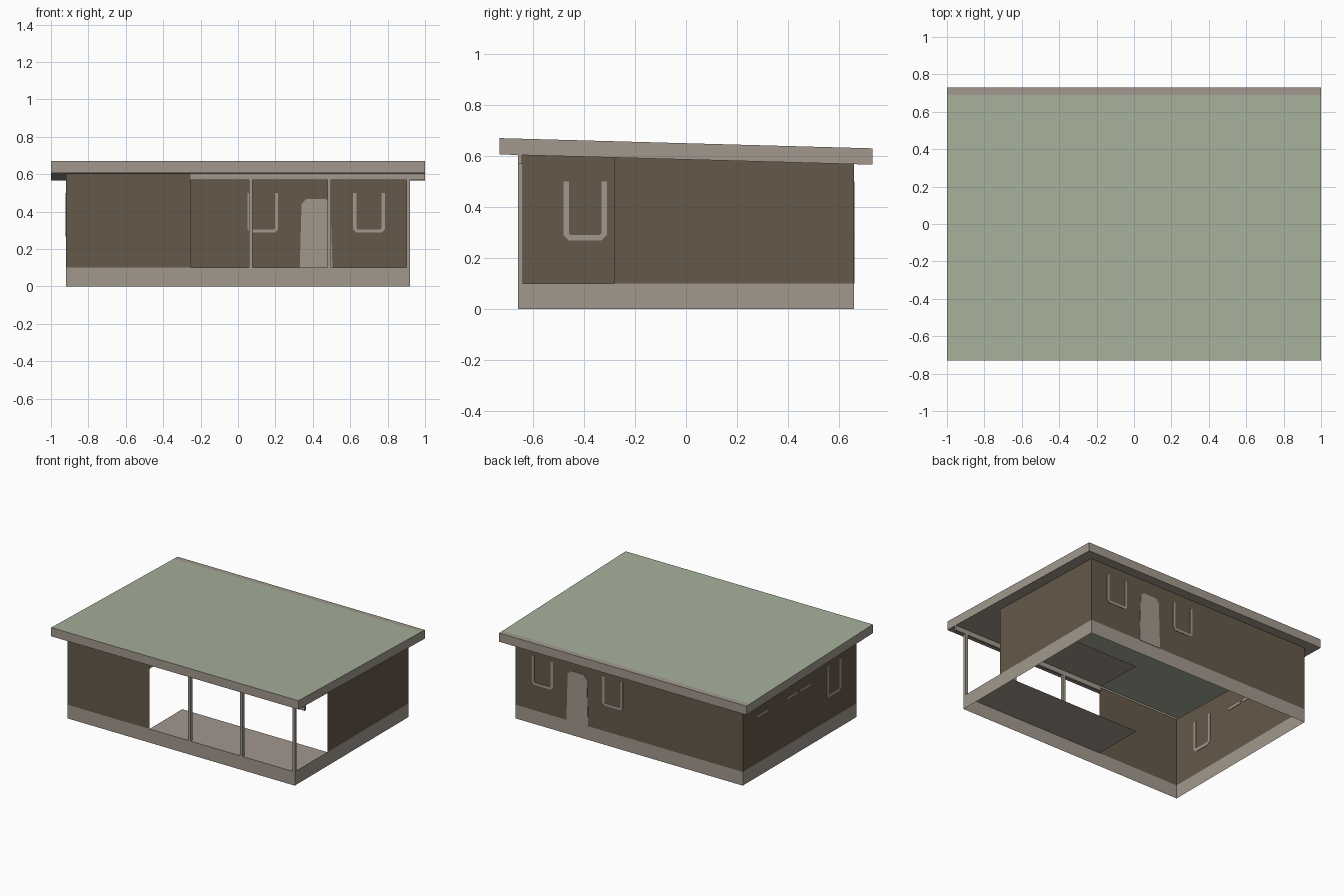
import bpy, math

if "Cube" in bpy.data.objects:
    bpy.data.objects.remove(bpy.data.objects["Cube"])


def mat(name, col):
    m = bpy.data.materials.new(name)
    m.diffuse_color = (*col, 1)
    m.use_nodes = True
    m.node_tree.nodes["Principled BSDF"].inputs["Base Color"].default_value = m.diffuse_color
    return m


GREY = mat("warm grey", (0.36, 0.315, 0.27))
GREEN = mat("pale green", (0.38, 0.43, 0.32))
BROWN = mat("dark brown", (0.13, 0.10, 0.067))


def mesh(name, verts, faces, material):
    me = bpy.data.meshes.new(name)
    me.from_pydata(verts, [], faces)
    me.materials.append(material)
    ob = bpy.data.objects.new(name, me)
    bpy.context.collection.objects.link(ob)
    return ob


def sheet(name, verts, material):
    return mesh(name, verts, [tuple(range(len(verts)))], material)


def box(name, lo, hi, material):
    v = [(x, y, z) for z in (lo[2], hi[2]) for y in (lo[1], hi[1]) for x in (lo[0], hi[0])]
    f = [(0, 2, 3, 1), (4, 5, 7, 6), (0, 1, 5, 4), (2, 6, 7, 3), (0, 4, 6, 2), (1, 3, 7, 5)]
    return mesh(name, v, f, material)


def top(y):      # sloping roof surface
    return 0.65 - 0.0274 * y


def under(y):    # sloping soffit
    return top(y) - 0.064


def wall(name, a, b, z0, z1, material):
    """Upright sheet from a to b; heights are functions of y."""
    return sheet(name, [(*a, z0(a[1])), (*b, z0(b[1])), (*b, z1(b[1])), (*a, z1(a[1]))], material)


def slope(name, x0, x1, y0, y1, h, material, down=False):
    v = [(x0, y0, h(y0)), (x1, y0, h(y0)), (x1, y1, h(y1)), (x0, y1, h(y1))]
    return sheet(name, v[::-1] if down else v, material)


X, Y, RX, RY = 0.92, 0.658, 1.0, 0.73
PX, PY, FZ = -0.255, -0.28, 0.1     # porch corner and floor level
zero, floor = (lambda y: 0.0), (lambda y: FZ)

# plinth, open underneath
corners = [(-X, -Y), (X, -Y), (X, Y), (-X, Y)]
for i, side in enumerate(("front", "right", "back", "left")):
    wall("plinth_" + side, corners[i], corners[(i + 1) % 4], zero, floor, GREY)

# house walls, porch corner left open
wall("front_wall", (-X, -Y), (PX, -Y), floor, under, BROWN)
wall("right_wall", (X, PY), (X, Y), floor, under, BROWN)
wall("back_wall", (X, Y), (-X, Y), floor, under, BROWN)
wall("left_wall", (-X, Y), (-X, -Y), floor, under, BROWN)

# porch floor, ceiling, beam and posts
slope("porch_floor", PX, X, -Y, PY, floor, GREY)
slope("porch_ceiling", PX, X, -Y, PY, under, GREY, True)
box("porch_beam", (PX, -Y, 0.568), (RX, -0.642, 0.604), GREY)
for x in (0.068, 0.488, 0.91):
    box("porch_post", (x - 0.01, -Y, FZ), (x + 0.01, -0.638, 0.57), GREY)

# roof top with grey back strip, fascia and eaves
slope("roof_top", -RX, RX, -RY, 0.69, top, GREEN)
slope("roof_back_strip", -RX, RX, 0.69, RY, top, GREY)
rc = [(-RX, -RY), (RX, -RY), (RX, RY), (-RX, RY)]
for i, side in enumerate(("front", "right", "back", "left")):
    wall("fascia_" + side, rc[i], rc[(i + 1) % 4], under, top, GREY)
slope("eave_front", -RX, RX, -RY, -Y, under, GREY, True)
slope("eave_back", -RX, RX, Y, RY, under, GREY, True)
slope("eave_left", -RX, -X, -Y, Y, under, GREY, True)
slope("eave_right", X, RX, -Y, Y, under, GREY, True)


def plate(name, outline, place, faces=None):
    """Thin grey plate straddling a wall, so it shows on both sides."""
    n = len(outline)
    v = [place(u, z, s) for s in (-0.003, 0.003) for u, z in outline]
    f = [tuple(range(n))[::-1], tuple(range(n, 2 * n))]
    f += [(i, (i + 1) % n, (i + 1) % n + n, i + n) for i in range(n)]
    return mesh(name, v, f, GREY)


def on_back(u, z, s):
    return (u, Y + s, z)


def on_left(u, z, s):
    return (-X + s, u, z)


def u_frame(name, u0, u1, z0, z1, w, place):
    """U-shaped window surround with clipped lower corners."""
    c = w
    plate(name, [(u0, z1), (u0, z0 + c), (u0 + c, z0), (u1 - c, z0), (u1, z0 + c), (u1, z1),
                 (u1 - w, z1), (u1 - w, z0 + w + 0.006), (u1 - w - 0.006, z0 + w),
                 (u0 + w + 0.006, z0 + w), (u0 + w, z0 + w + 0.006), (u0 + w, z1)], place)


# back windows and door
u_frame("back_window_a", 0.615, 0.785, 0.287, 0.50, 0.018, on_back)
u_frame("back_window_b", 0.05, 0.215, 0.287, 0.50, 0.018, on_back)
plate("back_door", [(0.33, FZ), (0.505, FZ), (0.495, 0.44), (0.47, 0.468),
                    (0.365, 0.468), (0.34, 0.44)], on_back)

# left side windows: one tall frame and three high sills
u_frame("left_window", -0.48, -0.31, 0.268, 0.50, 0.022, on_left)
for y in (-0.06, 0.09, 0.43):
    plate("left_sill", [(y - 0.06, 0.435), (y + 0.06, 0.435), (y + 0.06, 0.452), (y - 0.06, 0.452)], on_left)
